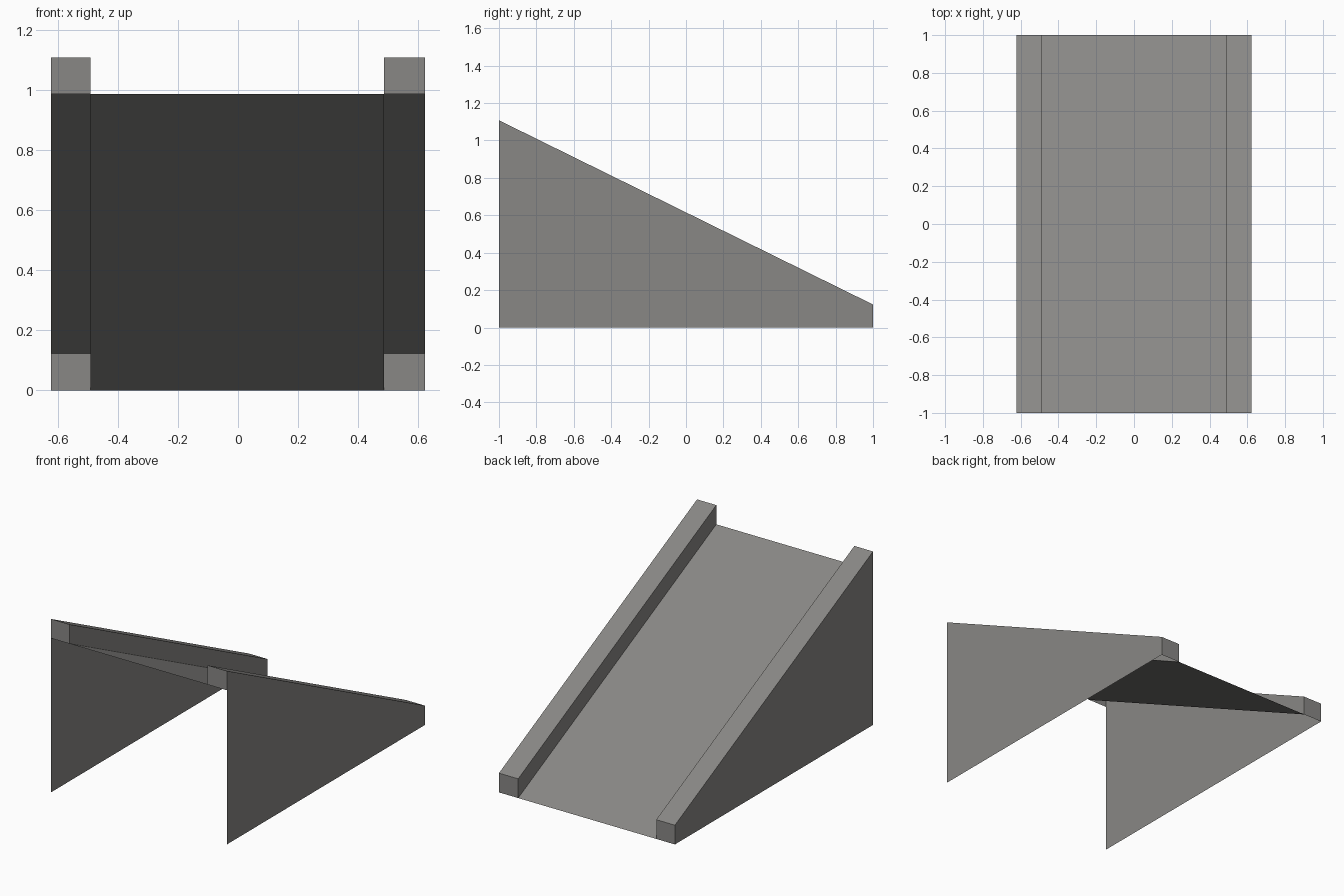
import bpy, bmesh

if "Cube" in bpy.data.objects:
    bpy.data.objects.remove(bpy.data.objects["Cube"])

# Ramp dimensions
HALF_W, IN_L, IN_R = 0.622, -0.49, 0.486
TOP, CURB = 0.985, 0.123

grey = bpy.data.materials.new("warm concrete grey")
grey.diffuse_color = (0.25, 0.245, 0.235, 1)
grey.use_nodes = True
grey.node_tree.nodes["Principled BSDF"].inputs["Base Color"].default_value = grey.diffuse_color


def sheet_object(name, sheets):
    """Make one object from open quads that share welded corners."""
    bm = bmesh.new()
    for corners in sheets:
        bm.faces.new([bm.verts.new(c) for c in corners])
    bmesh.ops.remove_doubles(bm, verts=bm.verts, dist=1e-5)
    mesh = bpy.data.meshes.new(name)
    bm.to_mesh(mesh)
    bm.free()
    mesh.materials.append(grey)
    obj = bpy.data.objects.new(name, mesh)
    bpy.context.collection.objects.link(obj)


def side(name, outer, inner):
    """Full-height outer wall with a hollow curb along the slope."""
    def quad(*pts):
        return list(pts) if outer > 0 else list(pts)[::-1]
    hi, lo = TOP + CURB, CURB
    sheet_object(name, [
        # outer wall
        quad((outer, -1, 0), (outer, 1, 0), (outer, 1, lo), (outer, -1, hi)),
        # curb top
        quad((inner, -1, hi), (outer, -1, hi), (outer, 1, lo), (inner, 1, lo)),
        # curb inner face
        quad((inner, -1, TOP), (inner, -1, hi), (inner, 1, lo), (inner, 1, 0)),
        # high end cap
        quad((inner, -1, TOP), (outer, -1, TOP), (outer, -1, hi), (inner, -1, hi)),
        # low end cap
        quad((outer, 1, 0), (inner, 1, 0), (inner, 1, lo), (outer, 1, lo)),
    ])


side("right_side_wall", HALF_W, IN_R)
side("left_side_wall", -HALF_W, IN_L)

# Sloping deck between the curbs, open underneath
sheet_object("ramp_deck", [[(IN_L, -1, TOP), (IN_R, -1, TOP), (IN_R, 1, 0), (IN_L, 1, 0)]])
